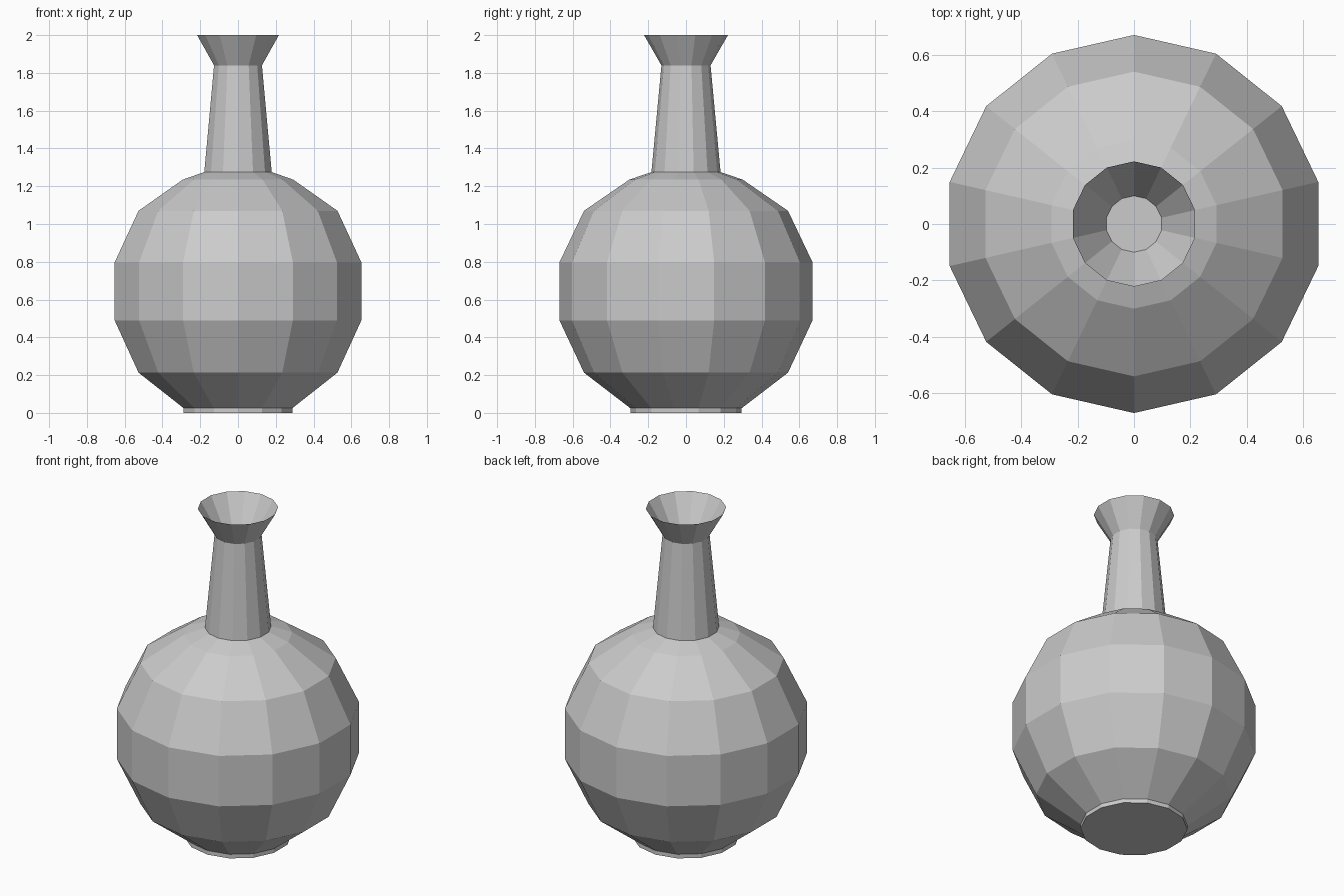
import bpy, bmesh, math

if "Cube" in bpy.data.objects:
    bpy.data.objects.remove(bpy.data.objects["Cube"])

SIDES = 14


def lathe(name, profile):
    """Revolve (radius, z) points into a flat-faced solid, capped at both ends."""
    bm = bmesh.new()
    rings = []
    for r, z in profile:
        ring = []
        for i in range(SIDES):
            a = math.pi / 2 + 2 * math.pi * i / SIDES
            ring.append(bm.verts.new((r * math.cos(a), r * math.sin(a), z)))
        rings.append(ring)
    for lo, hi in zip(rings, rings[1:]):
        for i in range(SIDES):
            j = (i + 1) % SIDES
            bm.faces.new((lo[i], lo[j], hi[j], hi[i]))
    bm.faces.new(rings[0][::-1])
    bm.faces.new(rings[-1])
    bmesh.ops.recalc_face_normals(bm, faces=bm.faces)
    mesh = bpy.data.meshes.new(name)
    bm.to_mesh(mesh)
    bm.free()
    obj = bpy.data.objects.new(name, mesh)
    bpy.context.collection.objects.link(obj)
    return obj


# Foot, round belly, tapered neck, flared lip and sunken mouth in one profile
lathe("vase", [
    (0.295, 0.0), (0.295, 0.025),                              # foot
    (0.54, 0.213), (0.67, 0.49), (0.67, 0.797), (0.54, 1.07),  # belly
    (0.30, 1.235), (0.183, 1.275),                             # shoulder
    (0.13, 1.84), (0.222, 2.0),                                # neck and lip
    (0.10, 1.80),                                              # mouth
])
